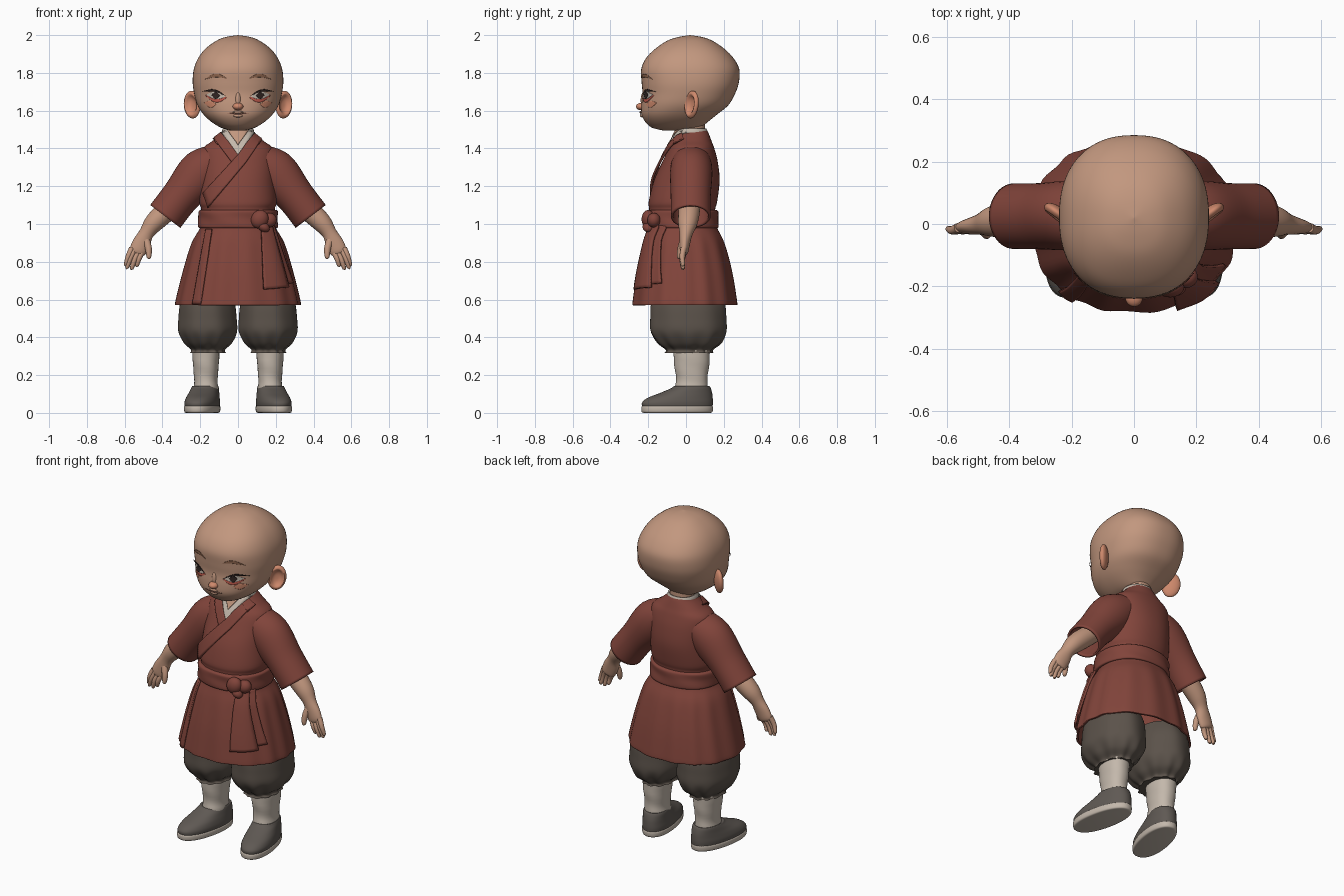
import bpy, bmesh, math
from math import sin, cos, pi
from mathutils import Vector, Matrix
from mathutils.bvhtree import BVHTree

if "Cube" in bpy.data.objects:
    bpy.data.objects.remove(bpy.data.objects["Cube"])


def material(name, r, g, b):
    m = bpy.data.materials.new(name)
    m.use_nodes = True
    m.diffuse_color = (r, g, b, 1)
    bsdf = m.node_tree.nodes["Principled BSDF"]
    bsdf.inputs["Base Color"].default_value = (r, g, b, 1)
    bsdf.inputs["Roughness"].default_value = 0.8
    return m


SKIN = material("skin", .54, .31, .21)
ROSY = material("rosy skin", .62, .25, .15)
ROBE = material("robe red", .22, .058, .043)
PANTS = material("trouser grey", .105, .085, .069)
SHOE = material("shoe grey", .115, .1, .088)
CREAM = material("cream cloth", .55, .48, .41)
DARK = material("dark lash", .03, .018, .016)
BROW = material("brow brown", .27, .13, .075)
LID = material("red lid", .5, .1, .07)
LIP = material("lip", .4, .17, .12)


def finish(bm, name, mat, thick=0, solid_offset=-1):
    bmesh.ops.remove_doubles(bm, verts=bm.verts, dist=1e-5)
    bmesh.ops.recalc_face_normals(bm, faces=bm.faces)
    me = bpy.data.meshes.new(name)
    bm.to_mesh(me)
    bm.free()
    me.materials.append(mat)
    me.shade_smooth()
    me.set_sharp_from_angle(angle=math.radians(50))
    ob = bpy.data.objects.new(name, me)
    bpy.context.collection.objects.link(ob)
    if thick:
        mod = ob.modifiers.new("thickness", 'SOLIDIFY')
        mod.thickness, mod.offset = thick, solid_offset
    return ob


def spline(keys, steps):
    """Smooth resampling through the key tuples."""
    out = []
    for i in range(len(keys) - 1):
        quad = [keys[max(0, min(len(keys) - 1, i + k))] for k in (-1, 0, 1, 2)]
        for s in range(steps):
            t = s / steps
            out.append([b + .5 * t * (c - a + t * (2*a - 5*b + 4*c - d + t * (3*(b - c) + d - a)))
                        for a, b, c, d in zip(*quad)])
    return out + [list(keys[-1])]


def skin_rings(bm, rings, caps):
    loops = [[bm.verts.new(p) for p in r] for r in rings]
    n = len(loops[0])
    for a, b in zip(loops, loops[1:]):
        for i in range(n):
            bm.faces.new((a[i], a[(i + 1) % n], b[(i + 1) % n], b[i]))
    if caps:
        bm.faces.new(loops[0][::-1])
        bm.faces.new(loops[-1])


def loft(name, keys, mat, cx=0, n=64, p=2.2, steps=5, fold=None, caps=True, thick=0, turn=None):
    """Stack horizontal rings; a key is (height, half width, front y, back y)."""
    bm = bmesh.new()
    rings = []
    for z, rx, f, b in spline(keys, steps):
        ring = []
        for i in range(n):
            a = 2 * pi * i / n
            c, s = cos(a), sin(a)
            k = 1 + (fold(a, z) if fold else 0)
            ring.append(Vector((
                cx + k * max(rx, 1e-3) * math.copysign(abs(c) ** (2 / p), c),
                (f + b) / 2 + k * max((b - f) / 2, 1e-3) * math.copysign(abs(s) ** (2 / p), s), z)))
        rings.append(ring)
    skin_rings(bm, rings, caps)
    if turn:
        pivot = Vector((cx, 0, 0))
        bmesh.ops.rotate(bm, verts=bm.verts, cent=pivot, matrix=Matrix.Rotation(turn, 3, 'Z'))
    return finish(bm, name, mat, thick)


def tube(name, keys, mat, side=1, n=24, steps=4, caps=True, thick=0):
    """Sweep an ellipse along a path; a key is (x, y, z, radius across, radius in y)."""
    bm = bmesh.new()
    path = spline([(k[0] * side, *k[1:]) for k in keys], steps)
    rings = []
    for i, (x, y, z, ru, rv) in enumerate(path):
        t = Vector(path[min(i + 1, len(path) - 1)][:3]) - Vector(path[max(i - 1, 0)][:3])
        u = Vector((0, 1, 0)).cross(t).normalized()
        v = t.cross(u).normalized()
        rings.append([Vector((x, y, z)) + u * ru * cos(a) + v * rv * sin(a)
                      for a in (2 * pi * j / n for j in range(n))])
    skin_rings(bm, rings, caps)
    return finish(bm, name, mat, thick)


def ball(name, centre, scale, mat, rot=Matrix.Identity(4), dish=False):
    bm = bmesh.new()
    bmesh.ops.create_uvsphere(bm, u_segments=32, v_segments=24, radius=1)
    if dish:
        for v in bm.verts:
            r = math.hypot(v.co.x, v.co.y)
            if v.co.z > 0 and r < .75:
                v.co.z = -.3 + 1.0 * (r / .75) ** 3
    bm.transform(Matrix.Translation(centre) @ rot @ Matrix.Diagonal((*scale, 1)))
    return finish(bm, name, mat)


def surface(ob):
    return BVHTree.FromPolygons([v.co for v in ob.data.vertices], [p.vertices for p in ob.data.polygons])


def strip(name, a, b, mat, target, lift=.003, thick=.002, n=20, m=8):
    """Lay a sheet between two front-view (x, z) edges onto a surface."""
    def along(line, t):
        f = t * (len(line) - 1)
        i = min(int(f), len(line) - 2)
        return Vector(line[i]).lerp(Vector(line[i + 1]), f - i)
    bm = bmesh.new()
    grid = []
    for i in range(n + 1):
        pa, pb = along(a, i / n), along(b, i / n)
        row = []
        for j in range(m + 1):
            x, z = pa.lerp(pb, j / m)
            co, no, *_ = target.ray_cast(Vector((x, -1, z)), Vector((0, 1, 0)))
            if co is None:
                co, no, *_ = target.find_nearest(Vector((x, -.1, z)))
            row.append(bm.verts.new(co + no * lift))
        grid.append(row)
    for r, q in zip(grid, grid[1:]):
        for j in range(m):
            bm.faces.new((r[j], r[j + 1], q[j + 1], q[j]))
    return finish(bm, name, mat, thick, 0)


def lens(name, start, end, up, down, mat, target, lift=.003, side=1):
    """A leaf-shaped plate between two points, bulging up and down."""
    s, e = Vector(start), Vector(end)
    edges = []
    for bulge in (up, down):
        pts = [s.lerp(e, i / 20) + Vector((0, bulge * sin(pi * i / 20))) for i in range(21)]
        edges.append([(p.x * side, p.y) for p in pts])
    strip(name, *edges, mat, target, lift)


# Head and neck
head = loft("head", [
    (1.495, .04, -.12, .05), (1.51, .09, -.18, .08), (1.54, .14, -.215, .115),
    (1.58, .183, -.235, .165), (1.63, .215, -.236, .225), (1.69, .232, -.23, .26),
    (1.75, .24, -.235, .28), (1.82, .234, -.237, .282), (1.88, .21, -.21, .25),
    (1.93, .17, -.16, .2), (1.97, .115, -.1, .14), (1.99, .065, -.04, .085),
    (2.0, 0, .02, .02)], SKIN, p=2.3, n=80)
loft("neck", [(1.36, .075, -.05, .1), (1.45, .072, -.052, .1), (1.54, .075, -.06, .1)], SKIN)
ball("nose", (0, -.235, 1.622), (.028, .03, .02), ROSY)
ball("nose_bridge", (0, -.222, 1.655), (.016, .018, .045), SKIN)
ball("upper_lip", (0, -.232, 1.592), (.03, .014, .008), SKIN)
ball("lower_lip", (0, -.23, 1.573), (.024, .014, .009), SKIN)
face = surface(head)
lens("mouth_line", (-.055, 1.588), (.055, 1.588), -.001, -.008, LIP, face, .006)

# Robe body with gathered skirt
robe = loft("robe", [
    (.57, .328, -.283, .27), (.6, .325, -.28, .268), (.75, .288, -.258, .243),
    (.9, .243, -.225, .203), (.98, .2, -.2, .165), (1.03, .195, -.196, .155),
    (1.08, .195, -.195, .155), (1.12, .205, -.197, .165), (1.23, .197, -.17, .178),
    (1.33, .195, -.125, .168), (1.4, .185, -.09, .15), (1.44, .135, -.066, .135),
    (1.48, .09, -.047, .12), (1.495, .08, -.035, .112)],
    ROBE, n=96, caps=False, thick=.012,
    fold=lambda a, z: .014 * cos(14 * a + sin(3 * a)) * max(0, min(1, (.98 - z) / .12)))
cloth = surface(robe)
loft("under_collar", [(1.44, .088, -.062, .116), (1.485, .086, -.055, .115), (1.505, .08, -.05, .108)],
     CREAM, caps=False, thick=.01)
strip("under_shirt_front", [(-.088, 1.488), (0, 1.355)], [(.088, 1.488), (0, 1.355)], CREAM, cloth, .008, .004)
strip("throat", [(-.05, 1.488), (0, 1.41)], [(.05, 1.488), (0, 1.41)], SKIN, cloth, .016, .004)
strip("inner_lapel", [(-.13, 1.455), (-.03, 1.32)], [(-.088, 1.485), (0, 1.36)], ROBE, cloth, .01, .01)
strip("outer_lapel", [(.088, 1.485), (0, 1.36), (-.175, 1.16)], [(.13, 1.455), (.04, 1.32), (-.15, 1.09)],
      ROBE, cloth, .012, .012)
strip("skirt_overlap", [(-.165, .97), (-.235, .575)], [(-.135, .97), (-.195, .575)], ROBE, cloth, .006, .01)

# Belt, knot and hanging ends
loft("belt", [(.978, .2, -.2, .162), (.985, .212, -.213, .174), (1.03, .21, -.212, .17),
              (1.065, .21, -.212, .17), (1.075, .2, -.2, .16)], ROBE,
     fold=lambda a, z: .008 * sin(5 * a + 60 * z))
ball("knot", (.115, -.2, 1.025), (.045, .035, .05), ROBE, Matrix.Rotation(.5, 4, 'Y'))
ball("knot_loop", (.165, -.17, 1.02), (.04, .035, .038), ROBE, Matrix.Rotation(-.5, 4, 'Y'))
ball("knot_fold", (.135, -.2, .985), (.035, .03, .025), ROBE, Matrix.Rotation(.6, 4, 'Y'))
strip("front_sash_end", [(.115, .99), (.128, .65)], [(.16, .99), (.25, .66)], ROBE, cloth, .022, .014)
strip("rear_sash_end", [(.15, .99), (.2, .675)], [(.18, .99), (.283, .685)], ROBE, cloth, .01, .012)


def puff(a, z):
    low = max(0, min(1, (.44 - z) / .1))
    return .045 * low * cos(11 * a) + .012 * cos(7 * a + 5 * z)


for side, word in ((1, "left"), (-1, "right")):
    # Ear: a dished disc turned outward
    out, up = Vector((.6 * side, -.8, .05)).normalized(), Vector((.12 * side, .12, 1))
    wide = up.cross(out).normalized()
    frame = Matrix((wide, out.cross(wide), out)).transposed().to_4x4()
    ball(word + "_ear", (.243 * side, .03, 1.632), (.052, .074, .024), ROSY, frame, True)

    # Face details
    lens(word + "_eye_red", (.06, 1.668), (.17, 1.68), .02, -.03, LID, face, .002, side)
    lens(word + "_eye_white", (.066, 1.674), (.166, 1.684), .022, -.018, CREAM, face, .004, side)
    lens(word + "_iris", (.094, 1.681), (.136, 1.683), .017, -.02, DARK, face, .006, side)
    lens(word + "_lash", (.06, 1.674), (.185, 1.7), .026, .014, DARK, face, .008, side)
    lens(word + "_brow", (.055, 1.768), (.172, 1.766), .028, .01, BROW, face, .003, side)
    lens(word + "_blush", (.115, 1.632), (.178, 1.642), .015, -.02, ROSY, face, .001, side)

    # Sleeve, arm and hand
    tube(word + "_sleeve", [(.09, .03, 1.345, .085, .1), (.19, .028, 1.275, .122, .112),
                            (.3, .025, 1.15, .102, .106), (.385, .025, 1.04, .1, .105)],
         ROBE, side, 40, 6, False, .012)
    tube(word + "_arm", [(.33, .02, 1.11, .055, .058), (.4, .015, 1.05, .056, .056),
                         (.45, .008, 1.0, .05, .05), (.485, 0, .95, .039, .035),
                         (.51, -.006, .9, .047, .028), (.532, -.01, .855, .044, .022),
                         (.538, -.01, .84, .03, .012)], SKIN, side)
    fingers = (((.562, .872), (.594, .785)), ((.55, .86), (.587, .77)),
               ((.53, .85), (.562, .765)), ((.51, .848), (.535, .78)))
    for i, ((x, z), (ex, ez)) in enumerate(fingers):
        tube(f"{word}_finger_{i + 1}", [(x, -.012, z, .015, .016), ((x + ex) / 2 + .003, -.02, (z + ez) / 2, .014, .014),
             (ex, -.016, ez, .01, .01), (ex + .001, -.015, ez - .006, .003, .003)], SKIN, side, 12)
    tube(word + "_thumb", [(.49, -.012, .925, .02, .018), (.474, -.028, .87, .018, .017),
                           (.472, -.036, .825, .012, .012), (.473, -.036, .815, .003, .003)], SKIN, side, 12)

    # Baggy trouser leg, stocking and shoe
    cx = .16 * side
    loft(word + "_trouser", [(.318, .092, -.11, .14), (.335, .088, -.105, .14), (.37, .125, -.15, .185),
                             (.43, .155, -.188, .212), (.5, .154, -.19, .212), (.58, .145, -.185, .205),
                             (.66, .12, -.16, .17)], PANTS, cx, n=88, p=2.1, fold=puff)
    loft(word + "_stocking", [(.08, .062, -.05, .11), (.13, .065, -.058, .115), (.18, .062, -.052, .113),
                              (.28, .07, -.065, .125), (.4, .072, -.065, .125)], CREAM, .17 * side,
         n=40, fold=lambda a, z: .012 * sin(70 * z + 2 * a))
    loft(word + "_sole", [(.0, .075, -.225, .13), (.005, .086, -.238, .142), (.03, .088, -.24, .145),
                          (.036, .084, -.235, .142)], CREAM, .18 * side, steps=3, turn=.2 * side)
    loft(word + "_shoe", [(.03, .084, -.235, .142), (.055, .086, -.236, .144), (.08, .082, -.205, .143),
                          (.105, .076, -.14, .14), (.13, .071, -.08, .133), (.142, .066, -.062, .125),
                          (.138, .056, -.045, .11)], SHOE, .18 * side, turn=.2 * side)
